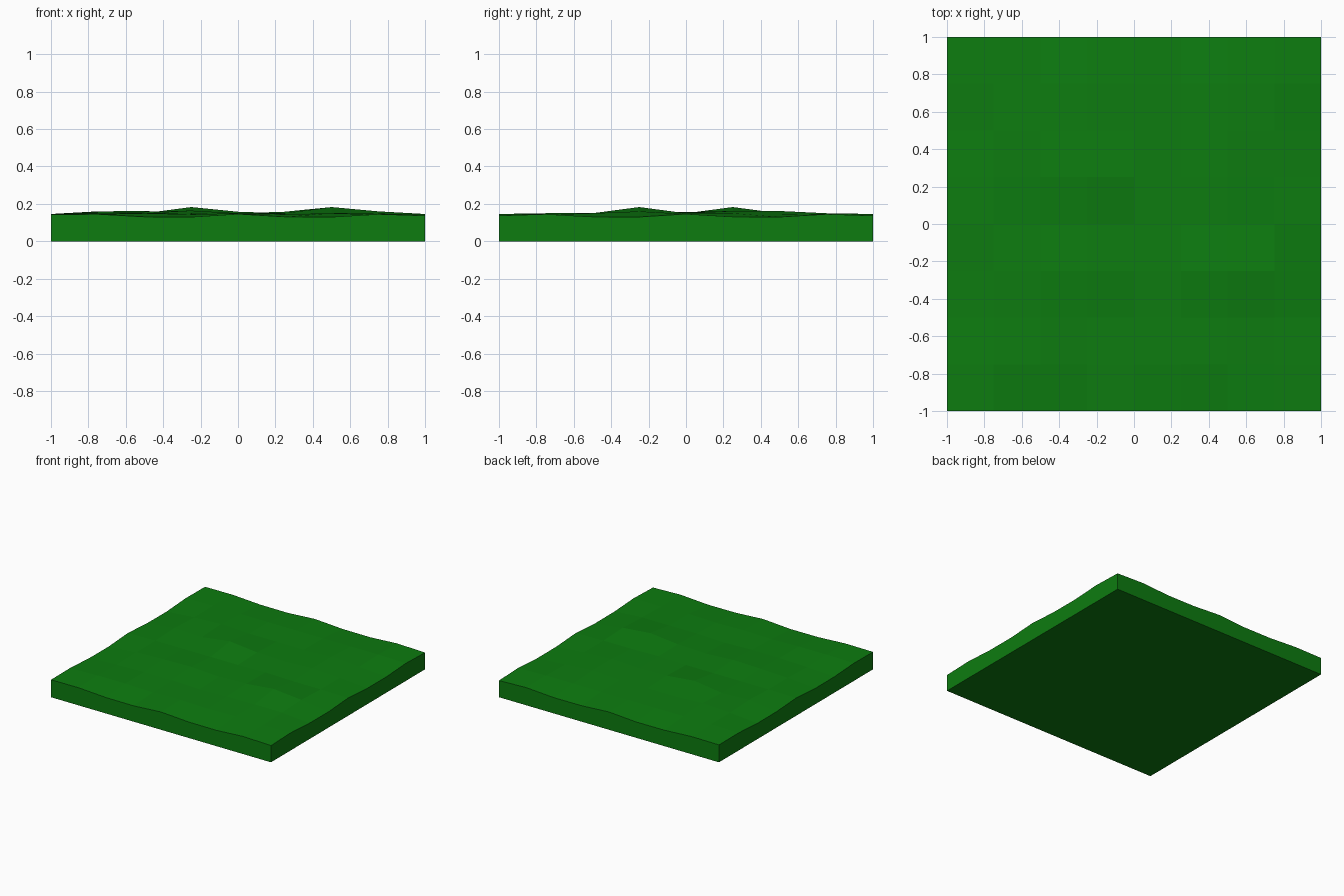
import bpy, bmesh, math

if "Cube" in bpy.data.objects:
    bpy.data.objects.remove(bpy.data.objects["Cube"])

N = 8                                   # cells per side
STEP = 2 / N
EDGE = [.143, .145, .131, .130, .146, .131, .130, .145, .137]   # wavy rim profile

# Gentle mounds and hollows: grid column, grid row, height change
BUMPS = {(3, 5): .033, (6, 3): .033, (3, 3): .014, (6, 5): .012, (1, 5): .010,
         (2, 6): .012, (6, 6): .012, (7, 3): .010, (1, 2): -.008, (5, 1): -.006,
         (4, 2): -.008, (7, 6): -.006, (7, 1): -.008, (2, 3): .008, (5, 3): .008,
         (3, 1): -.006, (4, 5): .008, (5, 4): .006}


def height(i, j):
    if j in (0, N):
        return EDGE[i]
    if i in (0, N):
        return EDGE[j]
    return .150 + BUMPS.get((i, j), 0)


grass = bpy.data.materials.new("grass green")
grass.diffuse_color = (.004, .202, .005, 1)
grass.use_nodes = True
grass.node_tree.nodes["Principled BSDF"].inputs["Base Color"].default_value = grass.diffuse_color

bm = bmesh.new()
# Rolling top surface
top = [[bm.verts.new((-1 + i * STEP, -1 + j * STEP, height(i, j)))
        for i in range(N + 1)] for j in range(N + 1)]
for j in range(N):
    for i in range(N):
        bm.faces.new((top[j][i], top[j][i + 1], top[j + 1][i + 1], top[j + 1][i]))

# Straight sides down to the flat underside
rim = (top[0][:N] + [top[j][N] for j in range(N)] + top[N][:0:-1]
       + [top[j][0] for j in range(N, 0, -1)])
low = [bm.verts.new((v.co.x, v.co.y, 0)) for v in rim]
for k in range(len(rim)):
    n = (k + 1) % len(rim)
    bm.faces.new((low[k], low[n], rim[n], rim[k]))
bm.faces.new(low[::-1])
bmesh.ops.recalc_face_normals(bm, faces=bm.faces[:])

mesh = bpy.data.meshes.new("grass_tile")
bm.to_mesh(mesh)
bm.free()
mesh.materials.append(grass)
bpy.context.collection.objects.link(bpy.data.objects.new("grass_tile", mesh))
